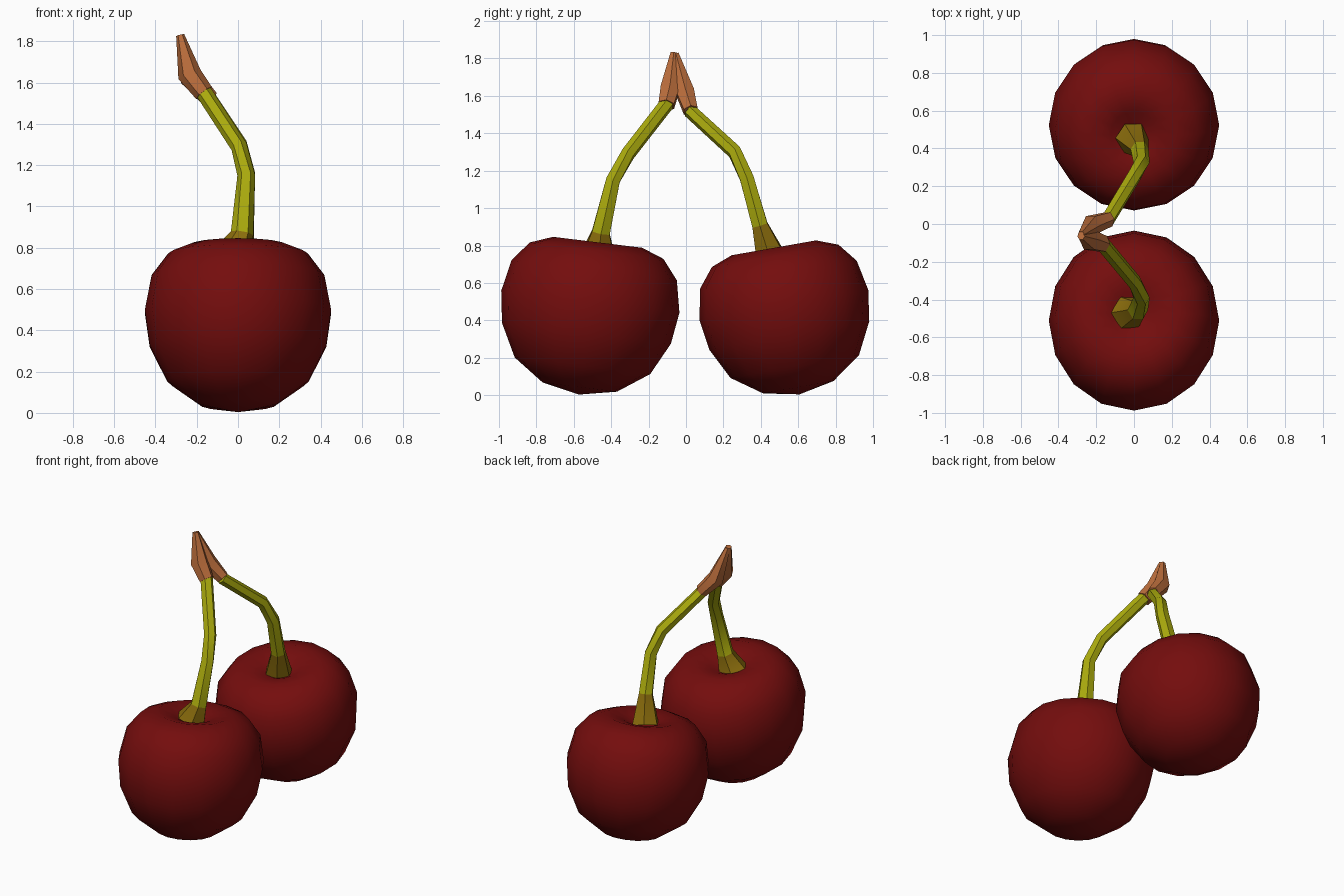
import bpy, bmesh, math
from mathutils import Vector, Matrix

if "Cube" in bpy.data.objects:
    bpy.data.objects.remove(bpy.data.objects["Cube"])


def material(name, rgb):
    m = bpy.data.materials.new(name)
    m.diffuse_color = (*rgb, 1)
    m.use_nodes = True
    m.node_tree.nodes["Principled BSDF"].inputs["Base Color"].default_value = m.diffuse_color
    return m


RED = material("dark red", (0.175, 0.004, 0.004))
OLIVE = material("olive green", (0.40, 0.40, 0.004))
BROWN = material("olive brown", (0.27, 0.16, 0.004))
ORANGE = material("orange brown", (0.50, 0.155, 0.045))


def finish(bm, name, mats, angle):
    bmesh.ops.recalc_face_normals(bm, faces=bm.faces)
    me = bpy.data.meshes.new(name)
    bm.to_mesh(me)
    bm.free()
    ob = bpy.data.objects.new(name, me)
    bpy.context.collection.objects.link(ob)
    for m in mats:
        me.materials.append(m)
    bpy.ops.object.select_all(action='DESELECT')
    bpy.context.view_layer.objects.active = ob
    ob.select_set(True)
    bpy.ops.object.shade_smooth_by_angle(angle=math.radians(angle))
    return ob


def bridge(bm, rings, mat_of=lambda i: 0):
    n = len(rings[0])
    for i, (a, b) in enumerate(zip(rings, rings[1:])):
        for k in range(n):
            f = bm.faces.new((a[k], a[(k + 1) % n], b[(k + 1) % n], b[k]))
            f.material_index = mat_of(i)


# Cherry: dimpled lathe profile, leaning towards its stem
PROFILE = [(.20, -.39), (.365, -.275), (.455, -.10), (.48, .07), (.445, .24),
           (.36, .345), (.24, .39), (.13, .365), (.06, .33)]


def cherry(name, centre, size, tilt):
    bm = bmesh.new()
    n = 16
    rings = [[bm.verts.new((r * math.cos(2 * math.pi * k / n),
                            r * math.sin(2 * math.pi * k / n), z))
              for k in range(n)] for r, z in PROFILE]
    bridge(bm, rings)
    bottom, top = bm.verts.new((0, 0, -.43)), bm.verts.new((0, 0, .32))
    for k in range(n):
        bm.faces.new((rings[0][k], bottom, rings[0][(k + 1) % n]))
        bm.faces.new((rings[-1][k], rings[-1][(k + 1) % n], top))
    bm.transform(Matrix.Translation(centre) @ Matrix.Rotation(math.radians(tilt), 4, 'X')
                 @ Matrix.Diagonal((*size, 1)))
    finish(bm, name, [RED], 80)


# Tapered six-sided tube through (x, y, z, radius) points
def tube(name, pts, mats, mat_of=lambda i: 0, n=6):
    bm = bmesh.new()
    P = [Vector(p[:3]) for p in pts]
    rings = []
    for i, p in enumerate(P):
        d = (P[min(i + 1, len(P) - 1)] - P[max(i - 1, 0)]).normalized()
        u = Vector((0, 1, 0)).cross(d).normalized()
        v = d.cross(u)
        rings.append([bm.verts.new(p + pts[i][3] * (u * math.cos(2 * math.pi * k / n)
                                                    + v * math.sin(2 * math.pi * k / n)))
                      for k in range(n)])
    bridge(bm, rings, mat_of)
    bm.faces.new(rings[0])
    bm.faces.new(rings[-1]).material_index = mat_of(len(P) - 2)
    finish(bm, name, mats, 50)


cherry("front_cherry", (0, -.52, .43), (.94, 1, 1), -7)
cherry("back_cherry", (0, .535, .415), (.94, .955, .97), 10)

# Stems: brown flared foot, then olive
foot_then_stem = lambda i: 0 if i < 1 else 1
tube("front_stem", [(-.03, -.47, .75, .10), (.02, -.455, .87, .055), (.04, -.39, 1.15, .043),
                    (.005, -.31, 1.29, .04), (-.17, -.10, 1.56, .04)],
     [BROWN, OLIVE], foot_then_stem)
tube("back_stem", [(-.01, .455, .73, .09), (.03, .395, .91, .048), (.04, .325, 1.16, .043),
                   (.005, .26, 1.30, .04), (-.14, .02, 1.52, .038)],
     [BROWN, OLIVE], foot_then_stem)

# Woody tips where the stems join
tube("front_tip", [(-.165, -.105, 1.55, .048), (-.235, -.085, 1.64, .058),
                   (-.28, -.065, 1.83, .02)], [ORANGE])
tube("back_tip", [(-.135, .025, 1.52, .043), (-.225, -.005, 1.62, .055),
                  (-.28, -.055, 1.825, .018)], [ORANGE])
